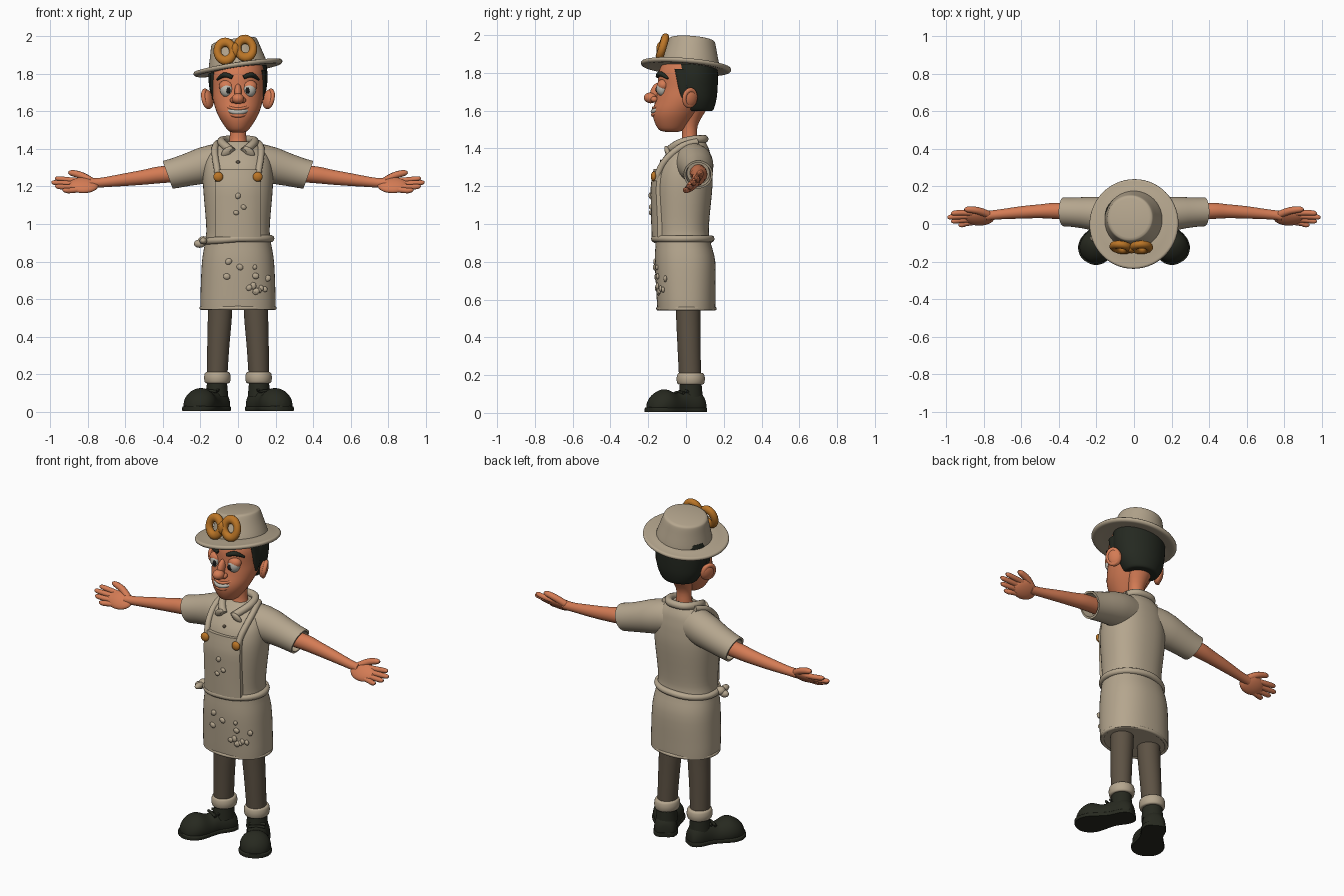
import bpy, bmesh, math, random
from mathutils import Vector, Matrix, Euler

random.seed(4)
COLORS = {
    "cloth": (0.46, 0.38, 0.27), "skin": (0.66, 0.20, 0.09), "trousers": (0.11, 0.085, 0.058),
    "leather": (0.02, 0.022, 0.014), "hair_dark": (0.018, 0.022, 0.015), "pastry": (0.50, 0.18, 0.02),
    "white": (0.52, 0.50, 0.44), "pupil": (0.01, 0.01, 0.01),
}
MATS = {}
for key, c in COLORS.items():
    MATS[key] = bpy.data.materials.new(key)
    MATS[key].diffuse_color = (*c, 1)


def finish(ob, name, mat, angle=45):
    ob.name = name
    ob.data.materials.clear()
    ob.data.materials.append(MATS[mat])
    bpy.ops.object.select_all(action='DESELECT')
    ob.select_set(True)
    bpy.context.view_layer.objects.active = ob
    bpy.ops.object.shade_smooth_by_angle(angle=math.radians(angle))
    return ob


def from_bmesh(bm, name, mat, angle=45):
    bmesh.ops.recalc_face_normals(bm, faces=bm.faces)
    me = bpy.data.meshes.new(name)
    bm.to_mesh(me)
    bm.free()
    ob = bpy.data.objects.new(name, me)
    bpy.context.collection.objects.link(ob)
    return finish(ob, name, mat, angle)


def smooth_rings(rings, sub):
    """Catmull-Rom interpolation of ring parameters."""
    out = []
    for i in range(len(rings) - 1):
        q = [rings[max(0, min(len(rings) - 1, i + k))] for k in (-1, 0, 1, 2)]
        for s in range(sub):
            t = s / sub
            out.append([0.5 * (2 * b + (c - a) * t + (2*a - 5*b + 4*c - d) * t**2 + (3*b - a - 3*c + d) * t**3)
                        for a, b, c, d in zip(*q)])
    return out + [list(rings[-1])]


def loft(name, rings, mat, axis='z', sub=4, power=2, post=None, seg=36, angle=45):
    """Rings are (position on axis, centre 1, centre 2, radius 1, radius 2)."""
    bm = bmesh.new()
    loops = []
    for t, c1, c2, r1, r2 in smooth_rings(rings, sub):
        loop = []
        for k in range(seg):
            a = 2 * math.pi * k / seg
            u, v = [math.copysign(abs(f) ** (2 / power), f) for f in (math.cos(a), math.sin(a))]
            u, v = c1 + r1 * u, c2 + r2 * v
            p = Vector({'z': (u, v, t), 'x': (t, u, v), 'y': (u, t, v)}[axis])
            loop.append(bm.verts.new(post(p) if post else p))
        loops.append(loop)
    for A, B in zip(loops, loops[1:]):
        for k in range(seg):
            bm.faces.new((A[k], A[(k + 1) % seg], B[(k + 1) % seg], B[k]))
    bm.faces.new(loops[0])
    bm.faces.new(loops[-1])
    return from_bmesh(bm, name, mat, angle)


def ball(name, loc, r, mat, rot=(0, 0, 0), seg=24):
    bm = bmesh.new()
    m = Matrix.LocRotScale(Vector(loc), Euler(rot), Vector(r))
    bmesh.ops.create_uvsphere(bm, u_segments=seg, v_segments=seg // 2, radius=1, matrix=m)
    return from_bmesh(bm, name, mat, 80)


def tube(name, pts, radius, mat, radii=None, cyclic=False):
    cu = bpy.data.curves.new(name, 'CURVE')
    cu.dimensions = '3D'
    cu.bevel_depth, cu.bevel_resolution, cu.use_fill_caps = radius, 3, True
    sp = cu.splines.new('NURBS')
    sp.points.add(len(pts) - 1)
    for i, p in enumerate(pts):
        sp.points[i].co = (*p, 1)
        sp.points[i].radius = radii[i] if radii else 1
    sp.order_u, sp.resolution_u = 3, 4
    sp.use_endpoint_u, sp.use_cyclic_u = not cyclic, cyclic
    ob = bpy.data.objects.new(name, cu)
    bpy.context.collection.objects.link(ob)
    bpy.ops.object.select_all(action='DESELECT')
    ob.select_set(True)
    bpy.context.view_layer.objects.active = ob
    bpy.ops.object.convert(target='MESH')
    return finish(bpy.context.view_layer.objects.active, name, mat, 60)


def torus(name, matrix, major, minor, mat):
    bpy.ops.mesh.primitive_torus_add(major_radius=major, minor_radius=minor, major_segments=32, minor_segments=14)
    ob = bpy.context.object
    ob.data.transform(matrix)
    return finish(ob, name, mat, 80)


# Shirt and skirt body
P = 2.3
BODY = [(0.545, 0, 0.002, 0.20, 0.153), (0.62, 0, 0, 0.20, 0.156), (0.80, 0, -0.005, 0.192, 0.16),
        (0.92, 0, -0.017, 0.173, 0.143), (1.0, 0, -0.02, 0.170, 0.142), (1.2, 0, -0.013, 0.186, 0.153),
        (1.3, 0, -0.005, 0.182, 0.143), (1.36, 0, 0.008, 0.165, 0.122), (1.40, 0, 0.02, 0.135, 0.10),
        (1.44, 0, 0.03, 0.085, 0.07)]
loft("shirt_and_skirt", BODY, "cloth", power=P, seg=48)


def front(x, z, off=0.0):
    """Point on the body's front surface, pushed outward by off."""
    for A, B in zip(BODY, BODY[1:]):
        if z <= B[0]:
            break
    t = (z - A[0]) / (B[0] - A[0])
    _, _, yc, a, b = [i + (j - i) * t for i, j in zip(A, B)]
    return Vector((x, yc - b * max(0, 1 - abs(x / a) ** P) ** (1 / P) - off, z))


def panel(name, x0, x1, z0, z1, off, thick, mat, n=10):
    """Curved cloth panel lying on the body's front."""
    bm = bmesh.new()
    g = [[[bm.verts.new(front(x0 + (x1 - x0) * i / n, z0 + (z1 - z0) * j / n, o)) for i in range(n + 1)]
          for j in range(n + 1)] for o in (off, off - thick)]
    for s in g:
        for j in range(n):
            for i in range(n):
                bm.faces.new((s[j][i], s[j][i + 1], s[j + 1][i + 1], s[j + 1][i]))
    rim = [(0, i) for i in range(n)] + [(j, n) for j in range(n)] + \
          [(n, n - i) for i in range(n)] + [(n - j, 0) for j in range(n)]
    for (a, b), (c, d) in zip(rim, rim[1:] + rim[:1]):
        bm.faces.new((g[0][a][b], g[0][c][d], g[1][c][d], g[1][a][b]))
    return from_bmesh(bm, name, mat)


panel("apron_bib", -0.122, 0.122, 0.93, 1.29, 0.022, 0.03, "cloth")
tube("skirt_hem", [(0.196 * math.cos(a), 0.002 + 0.15 * math.sin(a), 0.552)
                   for a in [k * math.pi / 16 for k in range(32)]], 0.011, "cloth", cyclic=True)
tube("belt", [(0.176 * math.cos(a), -0.017 + 0.15 * math.sin(a), 0.922 + 0.05 * math.cos(a) * (math.cos(a) < 0) * 0.3)
              for a in [k * math.pi / 16 for k in range(32)]], 0.019, "cloth", cyclic=True)
ball("belt_knot", (-0.185, -0.07, 0.91), (0.028, 0.028, 0.025), "cloth")
ball("belt_bow_a", (-0.205, -0.075, 0.895), (0.03, 0.022, 0.022), "cloth")
ball("belt_bow_b", (-0.185, -0.11, 0.91), (0.02, 0.035, 0.018), "cloth")

# Splashes on the apron
spots = [(-0.05, 0.80), (0.01, 0.77), (0.09, 0.77), (0.06, 0.66), (-0.06, 0.72), (0.0, 1.15), (0.03, 1.09), (-0.01, 1.06)]
spots += [(0.12 + random.uniform(-0.045, 0.045), 0.68 + random.uniform(-0.05, 0.05)) for _ in range(8)]
for x, z in spots:
    s = random.uniform(0.009, 0.018)
    ball("splash", front(x, z, 0.024 if z > 0.93 else 0.002), (s * 1.2, 0.010, s), "cloth", (0, random.random() * 3, 0), 10)

# Collar, shirt buttons
tube("collar", [(-0.03, -0.095, 1.385), (-0.075, -0.06, 1.42), (-0.095, 0.02, 1.445), (-0.06, 0.09, 1.45), (0, 0.10, 1.45),
                (0.06, 0.09, 1.45), (0.095, 0.02, 1.445), (0.075, -0.06, 1.42), (0.03, -0.095, 1.385)], 0.022, "cloth")
ball("shirt_button", front(0, 1.33, 0.002), (0.012, 0.006, 0.012), "trousers", seg=12)

for s in (-1, 1):
    flip = lambda p, s=s: Vector((p.x * s, p.y, p.z))
    side = "left" if s > 0 else "right"
    ball(side + "_collar_tip", (s * 0.058, -0.098, 1.385), (0.038, 0.014, 0.022), "cloth", (0.5, s * 0.7, s * 0.3))
    # Apron straps and buttons
    tube(side + "_strap", [front(s * 0.105, 1.23, 0.02), front(s * 0.11, 1.29, 0.012), front(s * 0.12, 1.34, 0.012),
                           (s * 0.125, -0.055, 1.39), (s * 0.12, 0.0, 1.425), (s * 0.10, 0.06, 1.435)], 0.018, "cloth")
    ball(side + "_apron_button", front(s * 0.105, 1.252, 0.033), (0.026, 0.016, 0.026), "pastry")

    # Sleeves with an open cuff
    def slant(p, s=s):
        k = max(0, min(1, (p.x - 0.15) / 0.2))
        return Vector((s * (p.x + 0.36 * k * (p.z - 1.27)), p.y, p.z))
    loft(side + "_sleeve", [(0.03, 0.03, 1.33, 0.09, 0.095), (0.10, 0.035, 1.328, 0.098, 0.102),
                            (0.15, 0.045, 1.32, 0.098, 0.102), (0.20, 0.053, 1.309, 0.092, 0.096),
                            (0.27, 0.06, 1.288, 0.083, 0.084), (0.33, 0.063, 1.272, 0.078, 0.077),
                            (0.378, 0.065, 1.262, 0.077, 0.074), (0.378, 0.065, 1.262, 0.066, 0.063),
                            (0.31, 0.065, 1.27, 0.060, 0.058)], "cloth", 'x', sub=1, post=slant)
    # Arms and hands
    loft(side + "_arm", [(0.29, 0.065, 1.272, 0.045, 0.045), (0.42, 0.07, 1.262, 0.043, 0.045),
                         (0.50, 0.068, 1.25, 0.037, 0.040), (0.60, 0.062, 1.237, 0.033, 0.034),
                         (0.73, 0.05, 1.221, 0.026, 0.026), (0.79, 0.043, 1.217, 0.027, 0.027)], "skin", 'x', post=flip)
    hand = Vector((0, 0.04, 1.213))
    q = lambda x, w, n=0: flip(hand + Vector((x, 0.707 * w - 0.707 * n, 0.707 * w + 0.707 * n)))
    ball(side + "_palm", q(0.825, -0.008), (0.082, 0.056, 0.024), "skin", (math.radians(45), 0, 0))
    for w, tip in ((-0.05, 0.935), (-0.024, 0.975), (0.003, 0.995), (0.03, 0.975)):
        tube(side + "_finger", [q(0.84, w * 0.8), q(0.90, w), q(tip - 0.025, w * 1.1, 0.006), q(tip - 0.006, w * 1.1, 0.01),
                                q(tip, w * 1.1, 0.01)], 0.0155, "skin", (1, 1, 0.95, 0.75, 0.3))
    tube(side + "_thumb", [q(0.77, 0.01), q(0.82, 0.05, 0.008), q(0.87, 0.066, 0.014), q(0.895, 0.07, 0.016),
                           q(0.905, 0.071, 0.016)], 0.02, "skin", (1, 1, 0.9, 0.75, 0.3))

    # Trouser legs and turn-ups
    loft(side + "_trouser_leg", [(0.17, 0.112, 0.022, 0.054, 0.058), (0.35, 0.105, 0.016, 0.059, 0.061),
                                 (0.50, 0.097, 0.012, 0.064, 0.064), (0.62, 0.095, 0.01, 0.066, 0.066)], "trousers", post=flip)
    loft(side + "_turn_up", [(0.150, 0.110, 0.025, 0.055, 0.058), (0.155, 0.110, 0.025, 0.066, 0.070), (0.18, 0.110, 0.025, 0.071, 0.075),
                             (0.205, 0.110, 0.025, 0.066, 0.070), (0.212, 0.110, 0.025, 0.055, 0.058)], "cloth", post=flip)

    # Shoes turned outward
    turn = Matrix.Translation((0.115, 0.03, 0)) @ Matrix.Rotation(math.radians(30), 4, 'Z')
    place = lambda p, flip=flip: flip(turn @ Vector((p.x, p.y, max(p.z, 0.004))))
    outline = [(0.072, 0.02, 0.05), (0.062, 0.048, 0.09), (0.02, 0.064, 0.125), (-0.05, 0.06, 0.118), (-0.10, 0.07, 0.105),
               (-0.165, 0.086, 0.125), (-0.215, 0.078, 0.108), (-0.25, 0.048, 0.075), (-0.262, 0.015, 0.045)]
    loft(side + "_shoe", [(y, 0, h * 0.35, w, h * 0.65) for y, w, h in outline], "leather", 'y', post=place)
    loft(side + "_shoe_sole", [(y * 1.03, 0, 0.014, w * 1.07, 0.016) for y, w, h in outline], "leather", 'y', power=5, post=place)
    loft(side + "_shoe_ankle", [(0.08, 0.112, 0.025, 0.06, 0.064), (0.17, 0.112, 0.025, 0.052, 0.056)], "leather", post=flip)
    for y, z in ((-0.05, 0.122), (-0.075, 0.115)):
        tube(side + "_shoe_lace", [place(Vector((x, y, z - 5 * x * x))) for x in (-0.045, 0, 0.045)], 0.008, "leather")

    # Ears
    ball(side + "_ear", (s * 0.16, 0.022, 1.665), (0.024, 0.042, 0.052), "skin", (0, s * 0.2, s * 0.5))
    ear = Matrix.LocRotScale(Vector((s * 0.168, 0.02, 1.668)), Euler((0, math.radians(90) + s * 0.2, s * 0.5)), Vector((1.2, 0.95, 1)))
    torus(side + "_ear_rim", ear, 0.034, 0.012, "skin")
    # Eyes and brows
    ball(side + "_eye", (s * 0.06, -0.125, 1.718), (0.036, 0.032, 0.042), "white")
    ball(side + "_pupil", (s * 0.053, -0.153, 1.712), (0.015, 0.007, 0.017), "pupil", (0, 0, s * 0.3), 16)
    ball(side + "_eyelid", (s * 0.061, -0.12, 1.735), (0.041, 0.033, 0.033), "skin", (-0.35, 0, 0))
    tube(side + "_brow", [(s * 0.03, -0.15, 1.782), (s * 0.06, -0.144, 1.797), (s * 0.085, -0.125, 1.793),
                          (s * 0.112, -0.095, 1.77)], 0.013, "hair_dark", (0.8, 1.1, 1, 0.4))
    loft(side + "_sideburn", [(1.66, 0.127, -0.01, 0.008, 0.014), (1.72, 0.132, -0.01, 0.014, 0.03),
                              (1.82, 0.13, -0.01, 0.018, 0.05)], "hair_dark", post=flip, seg=16)

# Head and neck
loft("neck", [(1.38, 0, 0.0, 0.065, 0.06), (1.44, 0, 0.018, 0.047, 0.043), (1.52, 0, 0.02, 0.045, 0.042),
              (1.60, 0, 0.04, 0.07, 0.065)], "skin")
loft("head", [(1.487, 0, -0.075, 0.025, 0.03), (1.50, 0, -0.078, 0.054, 0.066), (1.55, 0, -0.068, 0.09, 0.102),
              (1.60, 0, -0.05, 0.115, 0.125), (1.66, 0, -0.02, 0.132, 0.14), (1.72, 0, 0, 0.138, 0.15),
              (1.80, 0, 0, 0.14, 0.146), (1.86, 0, 0.01, 0.13, 0.13)], "skin")
loft("hair", [(1.598, 0, 0.06, 0.085, 0.07), (1.605, 0, 0.06, 0.105, 0.085), (1.65, 0, 0.056, 0.132, 0.103),
              (1.70, 0, 0.046, 0.148, 0.12), (1.78, 0, 0.042, 0.158, 0.127), (1.85, 0, 0.04, 0.152, 0.125)], "hair_dark")
ball("nose_tip", (0, -0.187, 1.668), (0.033, 0.036, 0.029), "skin")
ball("nose_bridge", (0, -0.158, 1.70), (0.02, 0.03, 0.05), "skin", (-0.35, 0, 0))
for s in (-1, 1):
    ball("nostril", (s * 0.026, -0.168, 1.66), (0.017, 0.02, 0.016), "skin")
smile = lambda dz, dy, w: [(x * w, -0.174 - dy + 8.5 * (x * w) ** 2, 1.592 + dz + 4 * (x * w) ** 2)
                           for x in (-1, -0.66, -0.33, 0, 0.33, 0.66, 1)]
tube("teeth", smile(0.003, 0, 0.062), 0.014, "white", (0.3, 0.85, 1, 1, 1, 0.85, 0.3))
tube("upper_lip", smile(0.021, 0, 0.06), 0.008, "skin")
tube("lower_lip", smile(-0.014, 0.001, 0.05), 0.011, "skin", (0.4, 0.8, 1, 1, 1, 0.8, 0.4))

# Hat, tilted to one side
tilt = Matrix.Translation((0, 0, 1.832)) @ Euler((-0.08, -0.15, 0)).to_matrix().to_4x4()
wear = lambda p: tilt @ p
loft("hat_brim", [(-0.006, 0, 0, 0.16, 0.16), (-0.012, 0, 0, 0.215, 0.215), (-0.010, 0, 0, 0.232, 0.232),
                  (0.001, 0, 0, 0.24, 0.24), (0.012, 0, 0, 0.234, 0.234), (0.013, 0, 0, 0.215, 0.215),
                  (0.02, 0, 0.01, 0.165, 0.165)], "cloth", sub=2, post=wear, seg=56)
loft("hat_crown", [(0.0, 0, 0.02, 0.158, 0.158), (0.03, 0, 0.02, 0.153, 0.153), (0.09, 0, 0.02, 0.137, 0.137),
                   (0.135, 0, 0.02, 0.125, 0.125), (0.147, 0, 0.02, 0.118, 0.118), (0.152, 0, 0.02, 0.105, 0.105)],
     "cloth", sub=3, post=wear, seg=56)

# Pretzel on the hat
for s in (-1, 1):
    ring = tilt @ Matrix.LocRotScale(Vector((s * 0.054, -0.132, 0.088)), Euler((math.radians(78), 0, s * 0.08)), Vector((1, 1.2, 1)))
    torus("pretzel_loop", ring, 0.042, 0.021, "pastry")
ball("pretzel_twist", tilt @ Vector((0, -0.14, 0.085)), (0.022, 0.024, 0.04), "pastry")
